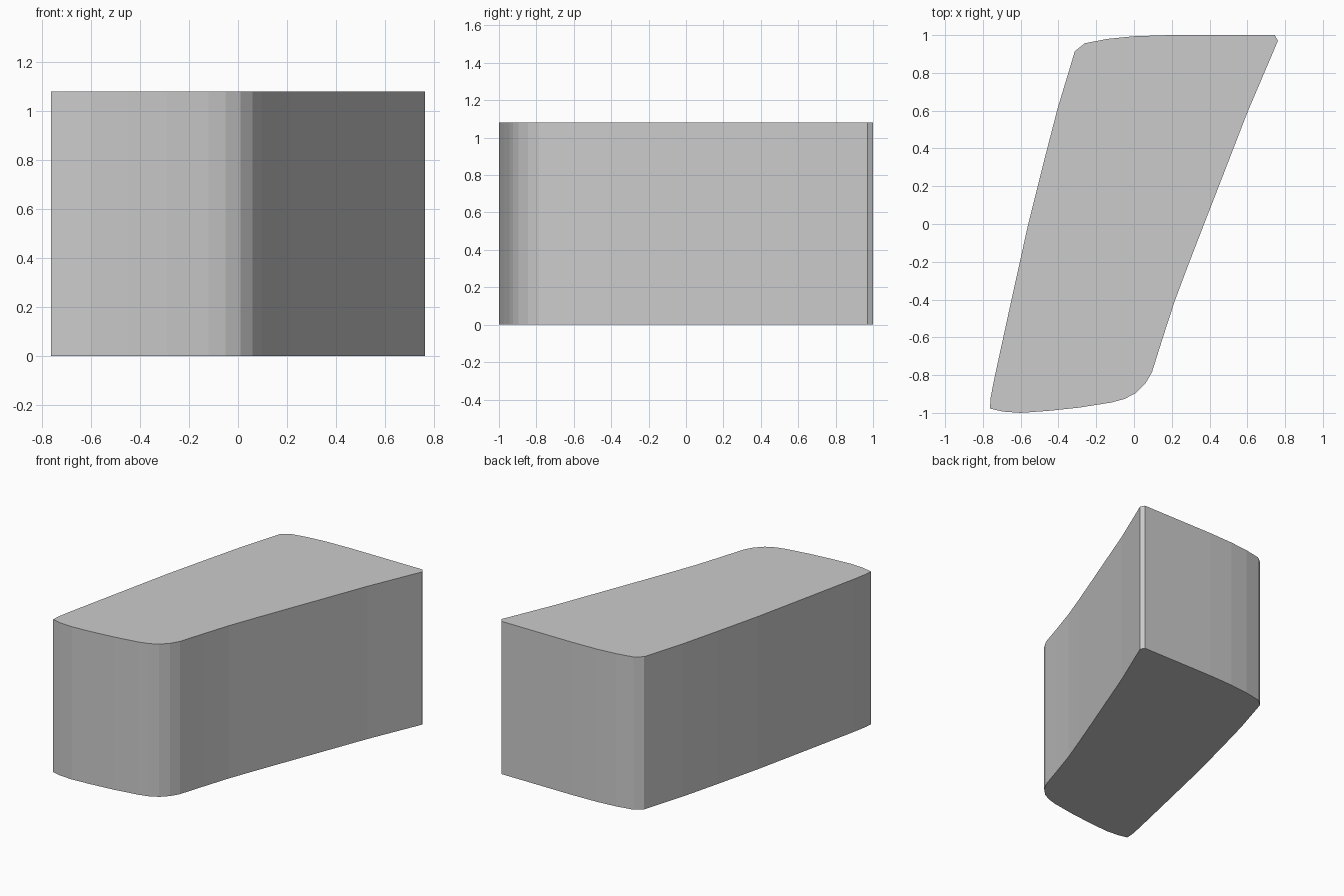
import bpy
import bmesh

if "Cube" in bpy.data.objects:
    bpy.data.objects.remove(bpy.data.objects["Cube"])

HEIGHT = 1.08

# Plan outline, counter-clockwise from the front left corner
OUTLINE = [
    (-0.762, -0.977), (-0.695, -0.993), (-0.60, -1.0), (-0.45, -0.989),
    (-0.29, -0.972), (-0.12, -0.945), (-0.05, -0.926), (0.01, -0.895),
    (0.06, -0.845), (0.095, -0.785),                       # rounded front right
    (0.15, -0.61), (0.215, -0.41), (0.29, -0.21), (0.375, 0.01),
    (0.48, 0.28), (0.60, 0.59), (0.762, 0.97),             # right side
    (0.745, 1.0), (0.19, 1.0), (0.0, 0.994), (-0.14, 0.98),
    (-0.26, 0.957), (-0.313, 0.915),                       # back and rounded corner
    (-0.405, 0.61), (-0.48, 0.32), (-0.56, 0.0), (-0.655, -0.43),
    (-0.74, -0.82), (-0.76, -0.925),                       # left side
]


def extrude_outline(name, points, height):
    bm = bmesh.new()
    base = bm.faces.new([bm.verts.new((x, y, 0)) for x, y in points])
    result = bmesh.ops.extrude_face_region(bm, geom=[base], use_keep_orig=True)
    top = [v for v in result["geom"] if isinstance(v, bmesh.types.BMVert)]
    bmesh.ops.translate(bm, verts=top, vec=(0, 0, height))
    bmesh.ops.recalc_face_normals(bm, faces=bm.faces)
    mesh = bpy.data.meshes.new(name)
    bm.to_mesh(mesh)
    bm.free()
    obj = bpy.data.objects.new(name, mesh)
    bpy.context.collection.objects.link(obj)
    return obj


# Slanted block with flat top and base
extrude_outline("slanted_block", OUTLINE, HEIGHT)
